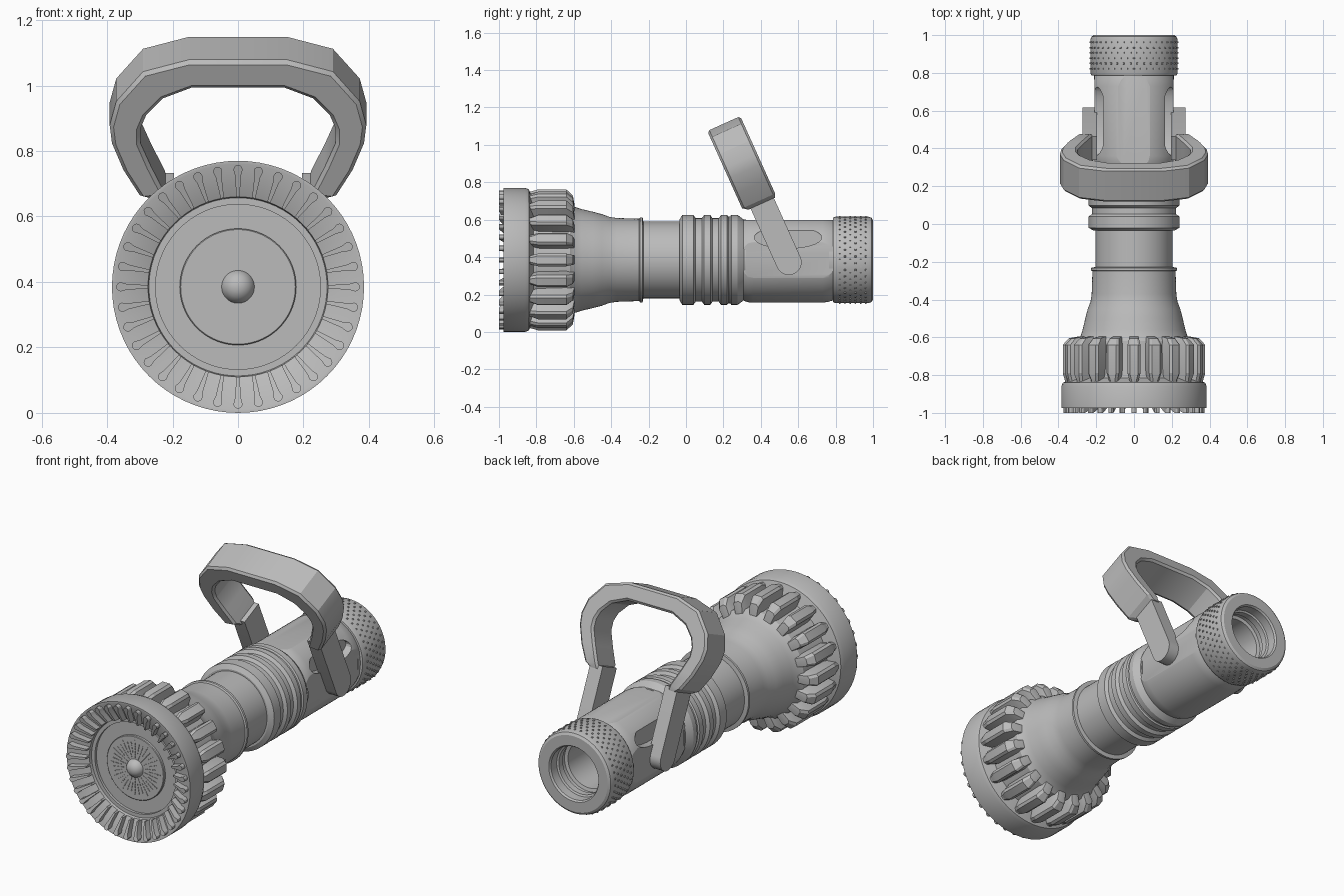
import bpy, bmesh, math
from mathutils import Matrix, Vector

cube = bpy.data.objects.get("Cube")
if cube:
    bpy.data.objects.remove(cube, do_unlink=True)

AXIS = 0.385          # height of the nozzle axis
grey = bpy.data.materials.new("plain_grey")
grey.use_nodes = True
COL = (0.5, 0.5, 0.5, 1)
grey.diffuse_color = COL
grey.node_tree.nodes["Principled BSDF"].inputs["Base Color"].default_value = COL


def finish(name, bm, angle=30):
    bmesh.ops.recalc_face_normals(bm, faces=bm.faces)
    me = bpy.data.meshes.new(name)
    bm.to_mesh(me)
    bm.free()
    me.materials.append(grey)
    ob = bpy.data.objects.new(name, me)
    bpy.context.collection.objects.link(ob)
    bpy.ops.object.select_all(action='DESELECT')
    ob.select_set(True)
    bpy.context.view_layer.objects.active = ob
    bpy.ops.object.shade_smooth_by_angle(angle=math.radians(angle))
    return ob


def lathe(name, profile, closed=False, segs=72):
    """Revolve (y, radius) points about the nozzle axis."""
    bm = bmesh.new()
    rings = []
    for y, r in profile:
        if r == 0:
            rings.append([bm.verts.new((0, y, AXIS))] * segs)
        else:
            rings.append([bm.verts.new((r * math.cos(a), y, AXIS + r * math.sin(a)))
                          for a in (math.tau * i / segs for i in range(segs))])
    pairs = list(zip(rings, rings[1:]))
    if closed:
        pairs.append((rings[-1], rings[0]))
    for a, b in pairs:
        for i in range(segs):
            j = (i + 1) % segs
            bm.faces.new(dict.fromkeys((a[i], a[j], b[j], b[i])))
    return finish(name, bm)


def loft(bm, sections, mat=Matrix()):
    """Skin equal-length point loops and cap both ends."""
    loops = [[bm.verts.new(mat @ Vector(p)) for p in s] for s in sections]
    n = len(loops[0])
    for a, b in zip(loops, loops[1:]):
        for i in range(n):
            j = (i + 1) % n
            bm.faces.new((a[i], a[j], b[j], b[i]))
    bm.faces.new(loops[0])
    bm.faces.new(loops[-1])


def spin(angle):
    """Local x = tangent, y = axial, z = radial."""
    return Matrix.Translation((0, 0, AXIS)) @ Matrix.Rotation(angle, 4, 'Y')


# Head: conical front rim, bumper ring, core and flared neck
lathe("head_and_neck", [
    (-0.90, 0), (-0.90, 0.252), (-0.915, 0.252), (-0.915, 0.272), (-0.93, 0.275),
    (-0.975, 0.375), (-0.975, 0.385), (-0.86, 0.385), (-0.84, 0.377), (-0.815, 0.31),
    (-0.62, 0.30), (-0.6, 0.285), (-0.56, 0.272), (-0.5, 0.258), (-0.45, 0.245),
    (-0.41, 0.23), (-0.37, 0.224), (-0.25, 0.22), (-0.245, 0.228), (-0.232, 0.228),
    (-0.228, 0.205), (-0.03, 0.205), (-0.03, 0)])

# Front baffle disc with a domed centre
lathe("baffle_disc", [(-0.89, 0.178), (-0.912, 0.178), (-0.915, 0.175), (-0.915, 0.05),
                      (-0.93, 0.045), (-0.945, 0.032), (-0.953, 0.016), (-0.955, 0)])

# Fine radial rows of pins on the baffle
bm = bmesh.new()
for k in range(36):
    for i in range(7):
        r = 0.062 + 0.015 * i
        if (k % 2 and i < 2) or (k % 3 and i > 5):
            continue
        w = 0.0012 + 0.0002 * i
        sec = [(-w, r - 0.005), (w, r - 0.005), (w, r + 0.005), (-w, r + 0.005)]
        loft(bm, [[(t, y, q) for t, q in sec] for y in (-0.91, -0.918)],
             spin(math.tau * k / 36))
finish("baffle_pins", bm)

# Keyhole-shaped teeth round the front rim
outline = [(0.005, 0.275), (0.009, 0.34)]
outline += [(0.014 * math.cos(a), 0.358 + 0.014 * math.sin(a))
            for a in (math.radians(d) for d in range(-30, 211, 30))]
outline += [(-0.009, 0.34), (-0.005, 0.275)]
bm = bmesh.new()
for k in range(36):
    loft(bm, [[(t, -0.91, r) for t, r in outline],
              [(t, -0.965 - 0.035 * min(1, (r - 0.275) / 0.07), r) for t, r in outline]],
         spin(math.tau * k / 36))
finish("rim_teeth", bm)

# Chamfered grip lugs
bm = bmesh.new()
for k in range(20):
    rows = []
    for y, h, r in ((-0.86, 0.022, 0.37), (-0.83, 0.024, 0.365), (-0.79, 0.034, 0.377),
                    (-0.64, 0.034, 0.377), (-0.605, 0.026, 0.345), (-0.595, 0.022, 0.29)):
        rows.append([(-h, y, 0.28), (h, y, 0.28), (h, y, r - 0.012),
                     (h - 0.012, y, r), (0.012 - h, y, r), (-h, y, r - 0.012)])
    loft(bm, rows, spin(math.tau * k / 20))
finish("grip_lugs", bm, 20)

# Ribbed middle section
ribs = [(-0.035, 0), (-0.035, 0.215), (-0.02, 0.24)]
for y in (0.04, 0.13):
    ribs += [(y, 0.24), (y + 0.012, 0.223), (y + 0.045, 0.223), (y + 0.057, 0.24)]
ribs += [(0.22, 0.24), (0.226, 0.232), (0.236, 0.232), (0.242, 0.24),
         (0.275, 0.24), (0.29, 0.23), (0.31, 0.215), (0.32, 0.215), (0.32, 0)]
lathe("ribbed_sleeve", ribs)

# Valve body, hollow, trimmed with flats and side slots
body = lathe("valve_body", [(0.30, 0.215), (0.33, 0.226), (0.36, 0.229), (0.73, 0.229),
                            (0.765, 0.223), (0.79, 0.215), (0.79, 0.13), (0.30, 0.13)],
             closed=True)


def cut(bm, name):
    cutter = finish(name, bm)
    cutter.hide_render = True
    mod = body.modifiers.new(name, 'BOOLEAN')
    mod.operation = 'DIFFERENCE'
    mod.solver = 'EXACT'
    mod.object = cutter
    bpy.ops.object.select_all(action='DESELECT')
    bpy.context.view_layer.objects.active = body
    body.select_set(True)
    bpy.ops.object.modifier_apply(modifier=name)
    bpy.data.objects.remove(cutter, do_unlink=True)


for name, centre in (("left_flat", (0.308, 0.55, AXIS)), ("right_flat", (-0.308, 0.55, AXIS)),
                     ("top_flat", (0, 0.55, AXIS + 0.313))):
    bm = bmesh.new()
    size = (0.3, 0.6, 0.2) if name == "top_flat" else (0.2, 0.6, 0.4)
    bmesh.ops.create_cube(bm, size=1, matrix=Matrix.Translation(centre) @
                          Matrix.Diagonal((*size, 1)))
    cut(bm, name)
slot = [(0.545 + 0.18 * math.cos(a), 0.505 + 0.058 * math.sin(a))
        for a in (math.tau * i / 32 for i in range(32))]
for name, s in (("left_slot", 1), ("right_slot", -1)):
    bm = bmesh.new()
    loft(bm, [[(s * x, y, z) for y, z in slot] for x in (0.165, 0.3)])
    cut(bm, name)
bpy.ops.object.shade_smooth_by_angle(angle=math.radians(25))

# Ball valve seen through the rear bore
lathe("valve_ball", [(0.58 - 0.128 * math.cos(a), abs(0.128 * math.sin(a)) if 0 < i < 16 else 0)
                     for i, a in ((i, math.pi * i / 16) for i in range(17))])

# Rear coupling collar with stepped bore
lathe("rear_collar", [(0.765, 0.13), (0.765, 0.213), (0.785, 0.213), (0.787, 0.226),
                      (0.80, 0.231), (0.975, 0.231), (0.992, 0.225), (1.0, 0.212),
                      (1.0, 0.155), (0.99, 0.148), (0.94, 0.148), (0.935, 0.138),
                      (0.90, 0.138), (0.895, 0.148), (0.87, 0.148), (0.865, 0.13)], closed=True)

# Knurl studs on the collar
bm = bmesh.new()
for row in range(6):
    for k in range(40):
        y, w = 0.822 + 0.028 * row, 0.005
        loft(bm, [[(-s, y - s, r), (s, y - s, r), (s, y + s, r), (-s, y + s, r)]
                  for s, r in ((w, 0.226), (w * 0.7, 0.236))],
             spin(math.tau * (k + 0.5 * (row % 2)) / 40))
finish("collar_studs", bm)

# Bail handle in its tilted plane: v along the arms, w across them
tilt = Matrix(((1, 0, 0, 0), (0, -0.41, 0.91, 0.57), (0, 0.91, 0.41, 0.36), (0, 0, 0, 1)))
ARM, GRIP = (-0.082, 0.055), (-0.123, 0.071)
# outer x, outer v, inner x, inner v, width span
half = [(0.27, 0.365, 0.215, 0.365, (-0.095, 0.06)),
        (0.30, 0.385, 0.225, 0.395, GRIP), (0.35, 0.47, 0.265, 0.48, GRIP),
        (0.385, 0.56, 0.298, 0.56, GRIP), (0.392, 0.62, 0.298, 0.61, GRIP),
        (0.372, 0.70, 0.28, 0.655, GRIP), (0.29, 0.80, 0.23, 0.71, GRIP),
        (0.15, 0.84, 0.14, 0.747, GRIP)]
full = half + [(-a, b, -c, d, w) for a, b, c, d, w in reversed(half)]
C = 0.012


def grip_section(xo, vo, xi, vi, span):
    o, i = Vector((xo, vo, 0)), Vector((xi, vi, 0))
    k = (i - o).normalized() * C
    lo, hi = span
    z = Vector((0, 0, 1))
    return [o + z * (lo + C), o + z * (hi - C), o + k + z * hi, i - k + z * hi,
            i + z * (hi - C), i + z * (lo + C), i - k + z * lo, o + k + z * lo]


bm = bmesh.new()
loft(bm, [grip_section(*s) for s in full], tilt)
finish("handle_grip", bm, 25)

# Handle arms with rounded pivot ends
mid, rad = sum(ARM) / 2, (ARM[1] - ARM[0]) / 2
arm = [(0.385, ARM[1]), (0.385, ARM[0])]
arm += [(0.02 - rad * math.sin(a), mid - rad * math.cos(a))
        for a in (math.pi * i / 14 for i in range(15))]
for name, s in (("left_arm", 1), ("right_arm", -1)):
    bm = bmesh.new()
    loft(bm, [[(s * x, v, w) for v, w in arm] for x in (0.195, 0.272)], tilt)
    finish(name, bm)
